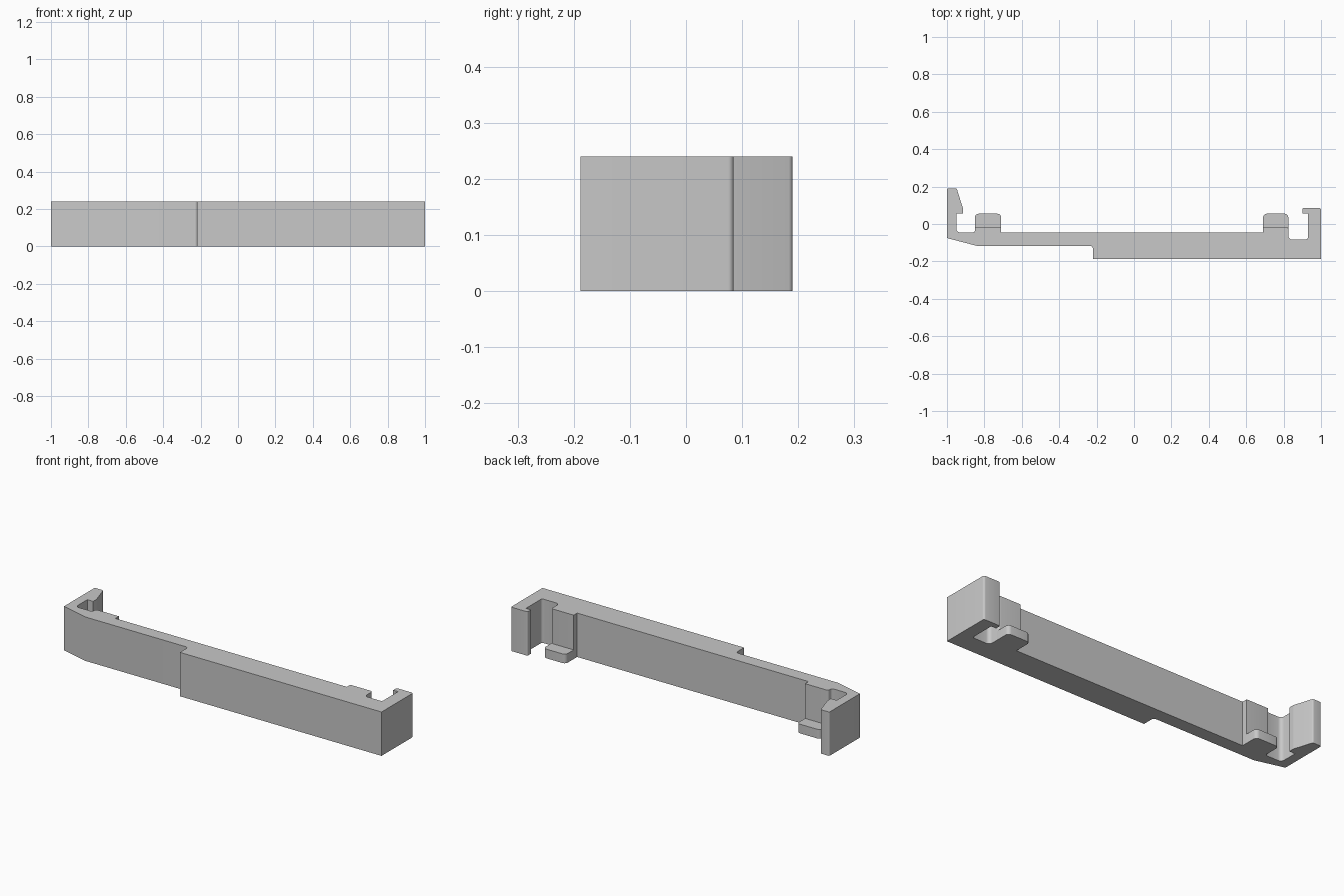
import bpy, bmesh, math
from mathutils import Vector

cube = bpy.data.objects.get("Cube")
if cube:
    bpy.data.objects.remove(cube, do_unlink=True)

HEIGHT, LIP_HEIGHT = 0.24, 0.05
BACK, PAD, LIP, FRONT, STEP = -0.045, -0.015, 0.055, -0.188, -0.117

grey = bpy.data.materials.new("plain grey")
grey.use_nodes = True
colour = (0.58, 0.58, 0.58, 1)
grey.diffuse_color = colour
grey.node_tree.nodes["Principled BSDF"].inputs["Base Color"].default_value = colour


def rounded(profile, steps=5):
    """Replace each corner (x, y, radius) with a tangent arc."""
    out = []
    for i, (x, y, r) in enumerate(profile):
        p = Vector((x, y))
        if r == 0:
            out.append(p)
            continue
        a = (Vector(profile[i - 1][:2]) - p).normalized()
        b = (Vector(profile[(i + 1) % len(profile)][:2]) - p).normalized()
        half = a.angle(b) / 2
        centre = p + (a + b).normalized() * (r / math.sin(half))
        reach = r / math.tan(half)
        start = (p + a * reach - centre).normalized()
        end = (p + b * reach - centre).normalized()
        for k in range(steps + 1):
            t = k / steps
            out.append(centre + start.slerp(end, t) * r)
    return out


def extrude(name, profile, height):
    bm = bmesh.new()
    base = bm.faces.new([bm.verts.new((p.x, p.y, 0)) for p in rounded(profile)])
    top = bmesh.ops.extrude_face_region(bm, geom=[base], use_keep_orig=True)
    verts = [g for g in top["geom"] if isinstance(g, bmesh.types.BMVert)]
    bmesh.ops.translate(bm, verts=verts, vec=(0, 0, height))
    bmesh.ops.recalc_face_normals(bm, faces=bm.faces)
    mesh = bpy.data.meshes.new(name)
    bm.to_mesh(mesh)
    bm.free()
    mesh.materials.append(grey)
    obj = bpy.data.objects.new(name, mesh)
    bpy.context.collection.objects.link(obj)
    bpy.ops.object.select_all(action='DESELECT')
    obj.select_set(True)
    bpy.context.view_layer.objects.active = obj
    bpy.ops.object.shade_smooth_by_angle(angle=math.radians(30))


# Main bar with both end clips, counter-clockwise from the front step
extrude("clip_bar", [
    (-0.22, FRONT, 0), (1, FRONT, 0),
    # left hook
    (1, 0.085, 0.01), (0.9, 0.085, 0.008), (0.9, LIP, 0), (0.93, LIP, 0),
    # left slot and pad
    (0.93, -0.083, 0.012), (0.825, -0.083, 0.02),
    (0.825, PAD, 0.012), (0.69, PAD, 0), (0.69, BACK, 0),
    # right pad and slot
    (-0.71, BACK, 0), (-0.71, PAD, 0), (-0.85, PAD, 0.012),
    (-0.85, BACK, 0.012), (-0.95, BACK, 0.02),
    # right sloped hook
    (-0.95, LIP, 0), (-0.915, LIP, 0), (-0.915, 0.085, 0.01),
    (-0.948, 0.19, 0.01), (-1, 0.19, 0.008),
    # chamfered front end
    (-1, -0.075, 0), (-0.84, STEP, 0), (-0.22, STEP, 0.015),
], HEIGHT)

# Low ledges at the foot of each pad
for name, x0, x1 in (("left_ledge", 0.69, 0.825), ("right_ledge", -0.85, -0.71)):
    extrude(name, [(x0, PAD - 0.02, 0), (x1, PAD - 0.02, 0),
                   (x1, LIP, 0.02), (x0, LIP, 0.02)], LIP_HEIGHT)
